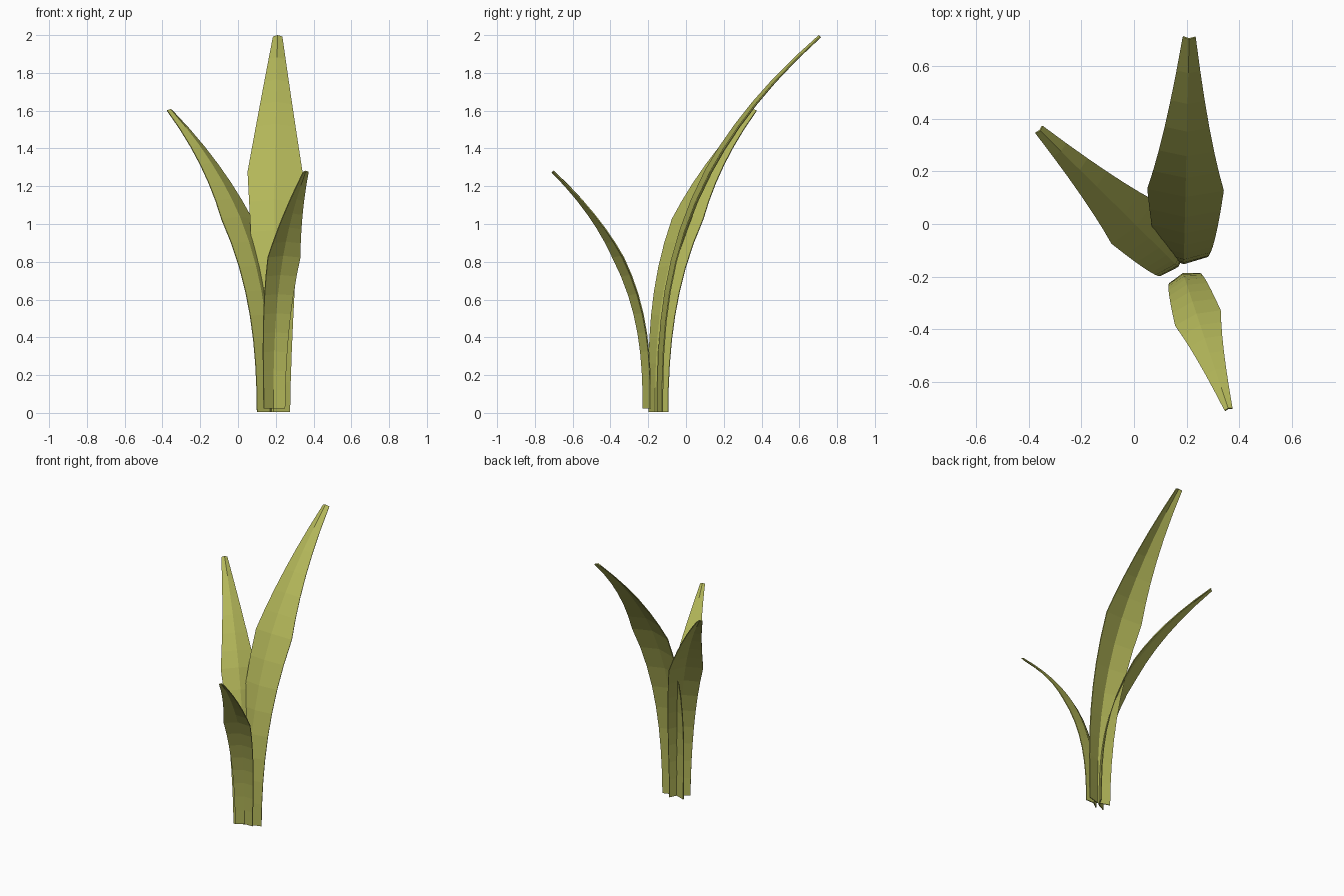
import bpy, bmesh
from mathutils import Vector

if "Cube" in bpy.data.objects:
    bpy.data.objects.remove(bpy.data.objects["Cube"])

mat = bpy.data.materials.new("leaf_green")
mat.diffuse_color = (0.45, 0.47, 0.10, 1)
mat.use_nodes = True
mat.node_tree.nodes["Principled BSDF"].inputs["Base Color"].default_value = mat.diffuse_color

UP = Vector((0, 0, 1))
WIDEST = 0.64      # height fraction where the blade is widest
BEND = 2.66        # how late the blade bends outwards


def lerp(a, b, t):
    return a + (b - a) * t


def make_leaf(name, base, tip, half_widths, z0):
    """Folded blade: base and tip are the midpoints between the two edges."""
    base, tip = Vector(base), Vector(tip)
    flat = Vector((tip.x - base.x, tip.y - base.y, 0))
    reach, height = flat.length, tip.z - z0
    out = flat.normalized()
    side = out.cross(UP)
    wb, ww, wt = half_widths
    rows = [WIDEST * i / 8 for i in range(9)]
    rows += [lerp(WIDEST, 1, i / 6) for i in range(1, 7)]

    bm = bmesh.new()
    previous = None
    for f in rows:
        if f <= WIDEST:
            t = f / WIDEST
            w = lerp(wb, ww, t ** 1.4)
            fold = lerp(0.33 * wb, 0.21 * ww, t)
        else:
            t = (f - WIDEST) / (1 - WIDEST)
            w = lerp(ww, wt, t)
            fold = lerp(0.21 * ww, 0.45 * wt, t)
        centre = Vector((base.x, base.y, z0 + f * height)) + out * reach * f ** BEND
        slope = reach * BEND * f ** (BEND - 1) / height
        inner = (UP * slope - out).normalized()
        points = (centre - side * w, centre + inner * fold, centre + side * w)
        row = [bm.verts.new(p) for p in points]
        if previous:
            for k in range(2):
                bm.faces.new((previous[k], previous[k + 1], row[k + 1], row[k]))
        previous = row
    bmesh.ops.recalc_face_normals(bm, faces=bm.faces)
    mesh = bpy.data.meshes.new(name)
    bm.to_mesh(mesh)
    bm.free()
    mesh.materials.append(mat)
    obj = bpy.data.objects.new(name, mesh)
    bpy.context.collection.objects.link(obj)
    # thin blade thickness
    mod = obj.modifiers.new("thickness", "SOLIDIFY")
    mod.thickness = 0.006
    mod.offset = 0


# tall rear leaf, middle left leaf, short front leaf
make_leaf("tall_leaf", (0.19, -0.122, 0), (0.21, 0.712, 1.99), (0.085, 0.145, 0.024), 0.004)
make_leaf("middle_leaf", (0.15, -0.145, 0), (-0.362, 0.36, 1.6), (0.07, 0.115, 0.019), 0.004)
make_leaf("short_leaf", (0.193, -0.208, 0), (0.36, -0.706, 1.275), (0.06, 0.091, 0.015), 0.022)
